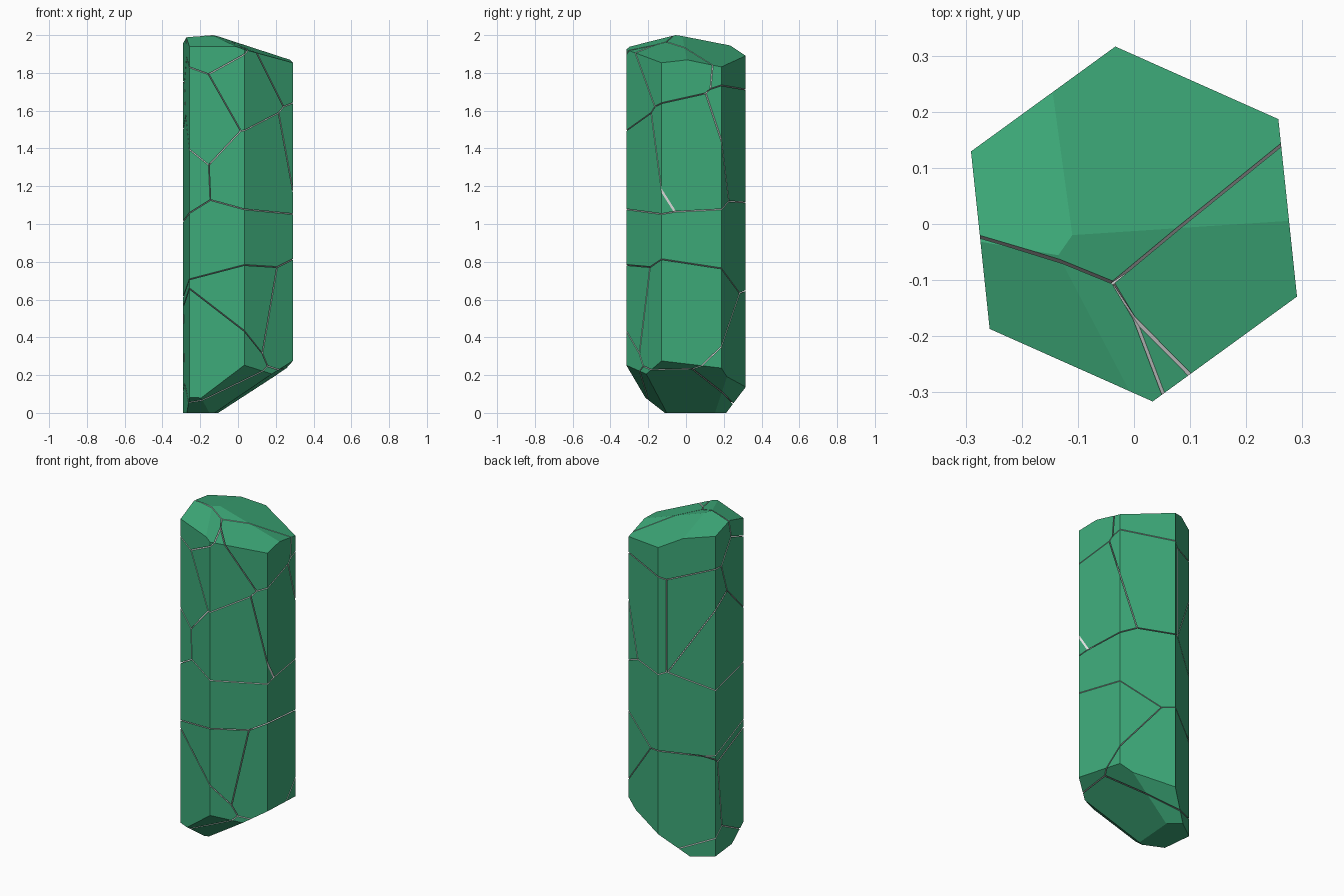
import bpy, bmesh, math
from mathutils import Vector

cube = bpy.data.objects.get("Cube")
if cube:
    bpy.data.objects.remove(cube, do_unlink=True)

RADIUS, TURN, GAP = 0.318, -24, 0.005
SURFACE, INSIDE = 0, 1


def make_material(name, colour):
    mat = bpy.data.materials.new(name)
    mat.use_nodes = True
    mat.diffuse_color = colour
    mat.node_tree.nodes["Principled BSDF"].inputs["Base Color"].default_value = colour
    return mat


green = make_material("crystal green", (0.048, 0.41, 0.195, 1))
pale = make_material("pale fracture", (0.8, 0.8, 0.8, 1))


def slice_off(bm, point, normal, material):
    """Remove everything on the normal's side and close the cut."""
    if not bm.verts:
        return
    bmesh.ops.bisect_plane(bm, geom=bm.verts[:] + bm.edges[:] + bm.faces[:], dist=1e-6,
                           plane_co=point, plane_no=normal, clear_outer=True)
    rim = [e for e in bm.edges if e.is_boundary]
    if rim:
        for face in bmesh.ops.holes_fill(bm, edges=rim, sides=0)["faces"]:
            face.material_index = material


# Facets as planes z = a + b*x + c*y
tip_facets = [(1.956, -0.31, -0.239), (1.960, -0.331, 0.08),
              (2.038, 0.144, 0.329), (1.997, 0.054, -0.189)]
foot_facets = [(0.077, 0.66, -0.05), (-0.04, 0.517, 0.615),
               (-0.05, 0.348, -0.92), (-0.118, -0.3, -0.65)]

# Hexagonal crystal column
crystal = bmesh.new()
ring = [crystal.verts.new((RADIUS * math.cos(math.radians(TURN + 60 * i)),
                           RADIUS * math.sin(math.radians(TURN + 60 * i)), 0)) for i in range(6)]
base = crystal.faces.new(ring)
grown = bmesh.ops.extrude_face_region(crystal, geom=[base], use_keep_orig=True)
bmesh.ops.translate(crystal, vec=(0, 0, 2.2),
                    verts=[v for v in grown["geom"] if isinstance(v, bmesh.types.BMVert)])
bmesh.ops.recalc_face_normals(crystal, faces=crystal.faces[:])
for a, b, c in tip_facets:
    slice_off(crystal, (0, 0, a), Vector((-b, -c, 1)).normalized(), SURFACE)
for a, b, c in foot_facets:
    slice_off(crystal, (0, 0, a), Vector((b, c, -1)).normalized(), SURFACE)

# Shard centres: each shard is the region nearest its own centre
shards = {
    "tip_back": (0.0, 0.10, 1.85),
    "tip_right": (0.18, -0.11, 1.87),
    "tip_left": (-0.135, -0.32, 1.95),
    "front_sliver": (0.02, -0.22, 1.75),
    "front_upper": (-0.20, -0.20, 1.62),
    "front_centre": (0.11, -0.08, 1.38),
    "side_upper": (0.27, 0.0, 1.42),
    "back_upper": (-0.12, 0.13, 1.50),
    "back_sliver": (0.08, 0.22, 1.50),
    "side_sliver": (-0.30, 0.04, 1.36),
    "middle": (0.0, 0.0, 0.85),
    "lower_left": (-0.17, -0.17, 0.34),
    "front_wedge": (0.04, -0.08, 0.56),
    "lower_right": (0.18, -0.03, 0.53),
    "lower_back": (-0.03, 0.17, 0.30),
    "foot": (0.0, 0.0, 0.04),
}

# Split the column into shards with hairline gaps
for name, centre in shards.items():
    centre = Vector(centre)
    bm = crystal.copy()
    for other in shards.values():
        away = Vector(other) - centre
        if away.length > 0:
            direction = away.normalized()
            slice_off(bm, centre + away / 2 - direction * GAP / 2, direction, INSIDE)
    bmesh.ops.recalc_face_normals(bm, faces=bm.faces[:])
    mesh = bpy.data.meshes.new(name + "_shard")
    bm.to_mesh(mesh)
    bm.free()
    mesh.materials.append(green)
    mesh.materials.append(pale)
    shard = bpy.data.objects.new(name + "_shard", mesh)
    bpy.context.collection.objects.link(shard)
crystal.free()
